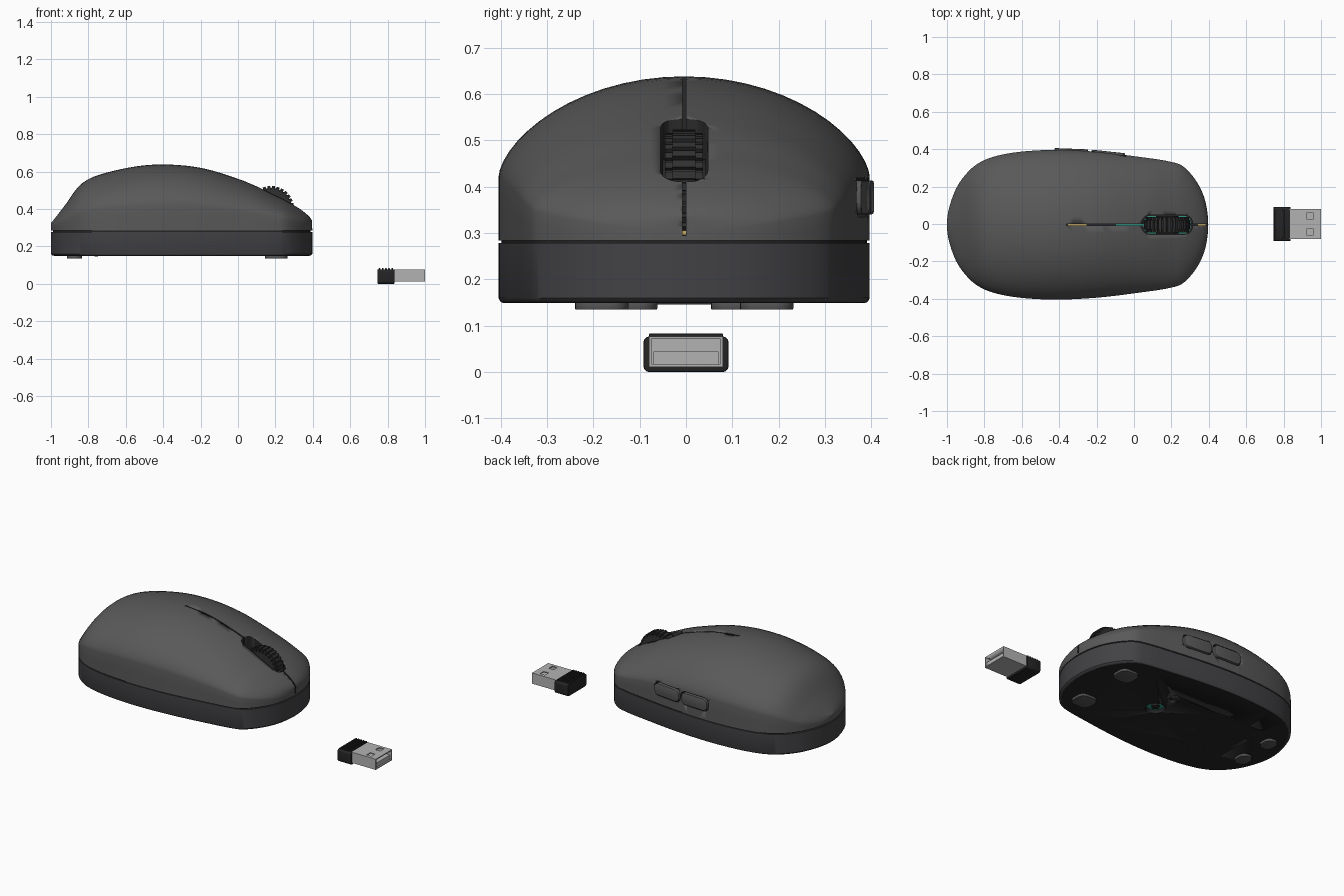
import bpy, bmesh
from math import pi, sin, cos, atan2, radians
from mathutils import Vector, Matrix

if "Cube" in bpy.data.objects:
    bpy.data.objects.remove(bpy.data.objects["Cube"])

YC = -0.004  # the body sits slightly off centre because of the side buttons


def mat(name, r, g, b):
    m = bpy.data.materials.new(name)
    m.diffuse_color = (r, g, b, 1)
    m.use_nodes = True
    m.node_tree.nodes["Principled BSDF"].inputs["Base Color"].default_value = m.diffuse_color
    return m


SHELL = mat("shell_grey", .1, .1, .1)
BASE = mat("base_grey", .055, .055, .06)
DARK = mat("dark_plastic", .018, .018, .019)
RUBBER = mat("rubber", .03, .03, .03)
FOOT = mat("foot_grey", .09, .09, .09)
METAL = mat("metal", .45, .45, .45)
GREEN = mat("board_green", .03, .3, .22)
GOLD = mat("gold", .6, .42, .12)


def finish(bm, name, m, bevel=0, smooth=True):
    bmesh.ops.recalc_face_normals(bm, faces=bm.faces)
    me = bpy.data.meshes.new(name)
    bm.to_mesh(me)
    bm.free()
    ob = bpy.data.objects.new(name, me)
    bpy.context.collection.objects.link(ob)
    me.materials.append(m)
    bpy.ops.object.select_all(action='DESELECT')
    ob.select_set(True)
    bpy.context.view_layer.objects.active = ob
    if bevel:
        b = ob.modifiers.new("bevel", 'BEVEL')
        b.width, b.segments = bevel, 2
        b.limit_method, b.angle_limit = 'ANGLE', radians(40)
        bpy.ops.object.modifier_apply(modifier="bevel")
    if smooth:
        bpy.ops.object.shade_smooth_by_angle(angle=radians(32))
    return ob


def stack(name, rings, m, bevel=0, matrix=None):
    """Skin a list of equal-length point rings and cap both ends."""
    bm = bmesh.new()
    rows = [[bm.verts.new(p) for p in r] for r in rings]
    n = len(rows[0])
    for a, b in zip(rows, rows[1:]):
        for i in range(n):
            bm.faces.new((a[i], a[(i + 1) % n], b[(i + 1) % n], b[i]))
    bm.faces.new(rows[0])
    bm.faces.new(rows[-1])
    if matrix:
        bm.transform(matrix)
    return finish(bm, name, m, bevel)


def prism(name, pts, z0, z1, m, bevel=0, matrix=None):
    return stack(name, [[(x, y, z) for x, y in pts] for z in (z0, z1)], m, bevel, matrix)


def box(name, x0, x1, y0, y1, z0, z1, m, bevel=0):
    return prism(name, [(x0, y0), (x1, y0), (x1, y1), (x0, y1)], z0, z1, m, bevel)


def round_rect(w, h, r, cx=0, cy=0, k=6):
    out = []
    for q, (sx, sy) in enumerate(((1, 1), (-1, 1), (-1, -1), (1, -1))):
        for i in range(k + 1):
            a = (q + i / k) * pi / 2
            out.append((cx + sx * (w / 2 - r) + r * cos(a), cy + sy * (h / 2 - r) + r * sin(a)))
    return out


def circle(r, cx=0, cy=0, n=32):
    return [(cx + r * cos(2 * pi * i / n), cy + r * sin(2 * pi * i / n)) for i in range(n)]


def cut(ob, *cutters):
    bpy.context.view_layer.objects.active = ob
    for c in cutters:
        b = ob.modifiers.new("cut", 'BOOLEAN')
        b.operation, b.solver, b.object = 'DIFFERENCE', 'EXACT', c
        b.material_mode = 'TRANSFER'
        bpy.ops.object.modifier_apply(modifier="cut")
        bpy.data.objects.remove(c)


# Body stations from tail to nose: x, half width, crown height
KEYS = [Vector(p) for p in (
    (-1, 0, .325), (-.983, .11, .345), (-.93, .23, .413), (-.83, .33, .54), (-.68, .38, .60),
    (-.45, .4, .637), (-.2, .39, .62), (.05, .36, .543), (.19, .338, .478), (.265, .31, .44),
    (.335, .23, .397), (.38, .13, .36), (.397, 0, .335))]
flip = lambda p: Vector((p.x, -p.y, p.z))
ext = [flip(KEYS[1])] + KEYS + [flip(KEYS[-2])]
STEPS = 6
stations = []
for i in range(1, len(ext) - 2):
    a, b, c, d = ext[i - 1:i + 3]
    for k in range(STEPS):
        t = k / STEPS
        stations.append(.5 * (2 * b + (c - a) * t + (2 * a - 5 * b + 4 * c - d) * t * t
                              + (3 * b - a - 3 * c + d) * t ** 3))
stations.append(KEYS[-1])


def half_width(x):
    for a, b in zip(stations, stations[1:]):
        if a.x <= x <= b.x:
            return a.y + (b.y - a.y) * (x - a.x) / (b.x - a.x)
    return 0


outline = [(s.x, s.y) for s in stations] + [(s.x, -s.y) for s in stations[-2:0:-1]]


def ring(z, s=1):
    return [(-.3 + (x + .3) * s, YC + y * s, z) for x, y in outline]


# Upper shell: domed sections lofted along the body
bm = bmesh.new()
Z0, ARC = .284, 28
rows = []
for s in stations:
    rise = s.z - Z0
    sec = [(s.y, Z0), (s.y, Z0 + rise * .2)]
    for j in range(ARC + 1):
        a = pi / 2 - pi * j / ARC
        sec.append((s.y * sin(a), Z0 + rise * (.39 + .61 * max(cos(a), 0) ** 1.26)))
    sec += [(-s.y, Z0 + rise * .2), (-s.y, Z0)]
    rows.append([bm.verts.new((s.x, YC + y, z)) for y, z in sec])
for a, b in zip(rows, rows[1:]):
    for j in range(len(a) - 1):
        bm.faces.new((a[j], a[j + 1], b[j + 1], b[j]))
    bm.faces.new((a[-1], a[0], b[0], b[-1]))
bmesh.ops.remove_doubles(bm, verts=bm.verts, dist=1e-5)
upper = finish(bm, "upper_shell", SHELL)

# Button split, wheel well and side button pockets
cut(upper,
    box("split_cutter", -.36, .45, YC - .004, YC + .004, .295, .8, DARK),
    prism("well_cutter", round_rect(.27, .102, .04, .177, YC), .3, .8, DARK))
for name, x in (("side_button_rear", -.335), ("side_button_front", -.137)):
    slope = atan2(half_width(x + .08) - half_width(x - .08), .16)
    place = (Matrix.Translation((x, YC + half_width(x), .377)) @ Matrix.Rotation(slope, 4, 'Z')
             @ Matrix.Rotation(pi / 2, 4, 'X'))
    cut(upper, prism("pocket_cutter", round_rect(.192, .084, .032), -.05, .03, DARK, 0, place))
    prism(name, round_rect(.18, .073, .027), -.008, .032, SHELL, .004, place)

# Lower shell, seam core and underside plate
base = stack("lower_shell", [ring(.15, .983), ring(.153, .992), ring(.16), ring(.278)], BASE)
stack("seam_core", [ring(.27, .985), ring(.292, .985)], DARK)
under = stack("underside_plate", [ring(.149, .978), ring(.156, .978)], DARK)

# Underside recesses: sensor window, switch, battery door outline
for ob in (under, base):
    cut(ob,
        prism("sensor_cutter", circle(.055, -.156, YC), .1, .175, DARK),
        prism("switch_cutter", round_rect(.05, .085, .02, -.17, .135), .1, .17, DARK))
door = prism("door_cutter", round_rect(.30, .37, .02, -.615, YC), .1, .154, DARK)
cut(under, door)
prism("battery_door", round_rect(.29, .36, .018, -.615, YC), .149, .156, DARK)
box("battery_door_latch", -.768, -.748, YC - .06, YC + .06, .146, .152, BASE, .002)
prism("sensor_board", circle(.05, -.156, YC), .168, .18, GREEN)
prism("sensor_lens", circle(.022, -.156, YC), .156, .17, DARK)
box("power_switch", -.185, -.157, .13, .16, .15, .172, BASE, .002)

# Glide feet
for label, x, y, w, h in (("front", .205, .178, .12, .115), ("rear", -.875, .108, .08, .1)):
    for side, sgn in (("left", 1), ("right", -1)):
        prism("foot_%s_%s" % (label, side), round_rect(w, h, .038, x, YC + sgn * y), .135, .151, FOOT, .002)


# Scroll wheel: toothed centre tread, lower side treads and a hub
def gear(ro, ri, n=30):
    pts = []
    for i in range(n):
        for f, r in ((-.3, ro), (.3, ro), (.38, ri), (.62, ri)):
            a = 2 * pi * (i + f) / n
            pts.append((r * cos(a), r * sin(a)))
    return pts


spin = Matrix.Translation((.177, YC, .4)) @ Matrix.Rotation(pi / 2, 4, 'X')
prism("wheel_tread", gear(.123, .112), -.025, .025, RUBBER, 0, spin)
prism("wheel_sides", gear(.116, .106), -.041, .041, RUBBER, 0, spin)
prism("wheel_hub", circle(.06), -.047, .047, DARK, 0, spin)

# Glimpses of the circuit board inside the well and split
prism("circuit_board", round_rect(.25, .096, .036, .177, YC), .301, .306, GREEN)
box("board_strip", -.1, .05, YC - .0035, YC + .0035, .3, .306, GREEN)
box("contact_rear", -.355, -.25, YC - .0035, YC + .0035, .3, .306, GOLD)
box("contact_front", .34, .385, YC - .0035, YC + .0035, .296, .306, GOLD)

# Wireless receiver: ribbed cap
side_on = Matrix(((0, 0, 1, 0), (1, 0, 0, 0), (0, 1, 0, 0), (0, 0, 0, 1)))
prism("receiver_cap", round_rect(.184, .077, .014, 0, .0385), .745, .838, DARK, .004, side_on)
for i in range(5):
    x = .757 + i * .017
    box("receiver_rib_%d" % (i + 1), x - .005, x + .005, -.08, .08, .07, .083, DARK, .002)

# Receiver plug: hollow metal sleeve with two windows and a tongue
plug = box("receiver_plug", .83, 1, -.08, .08, .011, .077, METAL)
cut(plug, box("plug_cutter", .845, 1.1, -.074, .074, .017, .071, METAL),
    *[box("window_cutter", .924, .958, y - .018, y + .018, .06, .1, METAL) for y in (-.043, .043)])
box("receiver_tongue", .84, .992, -.07, .07, .018, .044, METAL)
